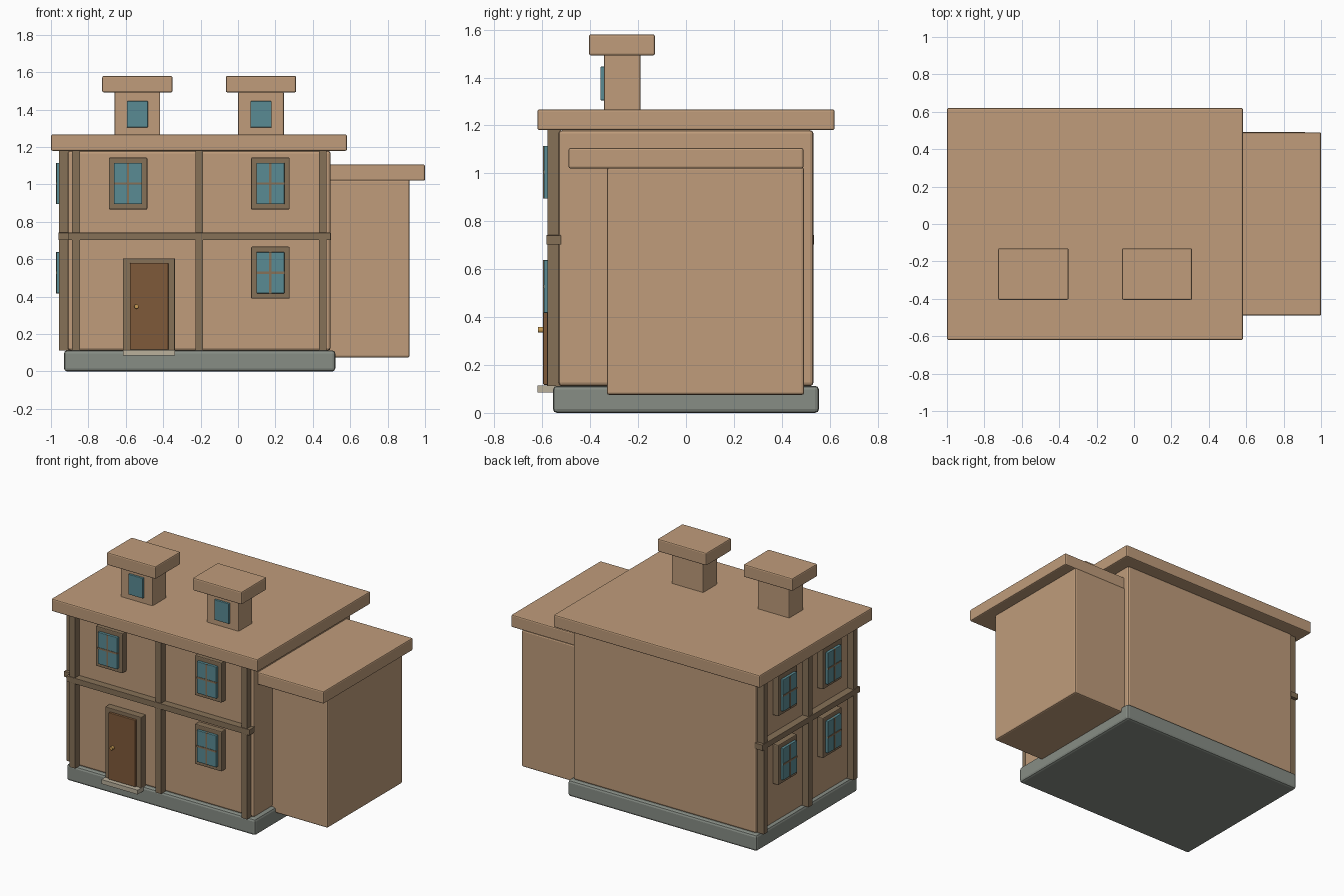
import bpy, bmesh
from math import pi
from mathutils import Matrix

if "Cube" in bpy.data.objects:
    bpy.data.objects.remove(bpy.data.objects["Cube"])


def material(name, r, g, b):
    m = bpy.data.materials.new(name)
    lin = lambda c: (c / 255) ** 2.2
    m.diffuse_color = (lin(r), lin(g), lin(b), 1)
    m.use_nodes = True
    m.node_tree.nodes["Principled BSDF"].inputs["Base Color"].default_value = m.diffuse_color
    return m


TAN = material("plaster", 190, 155, 122)
TIMBER = material("timber", 133, 112, 88)
DOOR = material("door_wood", 126, 90, 60)
GLASS = material("glass", 90, 138, 146)
STONE = material("stone", 134, 140, 132)
STEP = material("pale_stone", 185, 175, 155)
BRASS = material("brass", 200, 155, 85)


def finish(name, bm, mat, bevel=0, matrix=None):
    if matrix:
        bm.transform(matrix)
    me = bpy.data.meshes.new(name)
    bm.to_mesh(me)
    bm.free()
    me.materials.append(mat)
    ob = bpy.data.objects.new(name, me)
    bpy.context.collection.objects.link(ob)
    if bevel:
        mod = ob.modifiers.new("soft_edges", "BEVEL")
        mod.width, mod.segments = bevel, 2
    return ob


def box(name, x, y, z, mat, bevel=0, matrix=None):
    """Box from (min, max) ranges."""
    bm = bmesh.new()
    bmesh.ops.create_cube(bm, size=1)
    for v in bm.verts:
        v.co = [r[0] if c < 0 else r[1] for c, r in zip(v.co, (x, y, z))]
    return finish(name, bm, mat, bevel, matrix)


# Main masses
box("foundation", (-.93, .52), (-.555, .555), (0, .113), STONE, .016)
box("main_walls", (-.91, .495), (-.532, .532), (.112, 1.18), TAN, .014)
box("main_roof", (-1, .583), (-.62, .62), (1.18, 1.267), TAN, .008)
box("annex_walls", (.44, .918), (-.33, .493), (.075, 1.025), TAN, .01)
box("annex_roof", (.42, 1), (-.49, .49), (1.02, 1.106), TAN, .008)

# Roof turrets with caps and small windows
for side, cx in (("left", -.538), ("right", .123)):
    box(f"{side}_turret", (cx - .122, cx + .122), (-.343, -.19), (1.25, 1.495), TAN, .006)
    box(f"{side}_turret_cap", (cx - .188, cx + .188), (-.405, -.13), (1.492, 1.58), TAN, .008)
    box(f"{side}_turret_window", (cx - .056, cx + .056), (-.357, -.335), (1.305, 1.445), GLASS, .003)

# Each wall frame: local x along the wall, local -y outward, wall plane at y = 0
FRONT = Matrix.Translation((-.207, -.532, 0))
LEFT = Matrix.Translation((-.91, 0, 0)) @ Matrix.Rotation(-pi / 2, 4, "Z")


def window(name, cx, cz, wall):
    """Framed window with four panes divided by a cross of glazing bars."""
    box(name + "_frame", (cx - .103, cx + .103), (-.043, .01), (cz - .139, cz + .139), TIMBER, .006, wall)
    box(name + "_glass", (cx - .075, cx + .075), (-.061, -.03), (cz - .11, cz + .11), GLASS, .003, wall)
    box(name + "_bar_upright", (cx - .006, cx + .006), (-.064, -.03), (cz - .11, cz + .11), TIMBER, 0, wall)
    box(name + "_bar_level", (cx - .075, cx + .075), (-.064, -.03), (cz - .006, cz + .006), TIMBER, 0, wall)


# Timber framing
for wall_name, wall, half in (("front", FRONT, .703), ("left", LEFT, .535)):
    for i, cx in enumerate((-half + .043, 0, half - .043)):
        box(f"{wall_name}_post_{i + 1}", (cx - .021, cx + .021), (-.047, .01), (.113, 1.182), TIMBER, 0, wall)
    box(f"{wall_name}_beam", (-half, half), (-.051, .01), (.702, .742), TIMBER, .002, wall)

# Windows
window("front_upper_left_window", -.381, 1.005, FRONT)
window("front_upper_right_window", .38, 1.005, FRONT)
window("front_lower_right_window", .38, .528, FRONT)
for cx in (-.245, .245):
    for level, cz in (("lower", .528), ("upper", 1.005)):
        window(f"left_{level}_{'rear' if cx < 0 else 'front'}_window", cx, cz, LEFT)

# Door, surround, step and knob
box("door_surround", (-.615, -.337), (-.58, -.52), (.113, .605), TIMBER, .004)
box("door", (-.578, -.372), (-.596, -.57), (.117, .58), DOOR, .004)
box("door_step", (-.615, -.337), (-.62, -.53), (.085, .115), STEP)
knob = bmesh.new()
bmesh.ops.create_cone(knob, cap_ends=True, segments=16, radius1=.012, radius2=.012, depth=.026)
finish("door_knob", knob, BRASS, .003,
       Matrix.Translation((-.543, -.605, .347)) @ Matrix.Rotation(pi / 2, 4, "X"))
